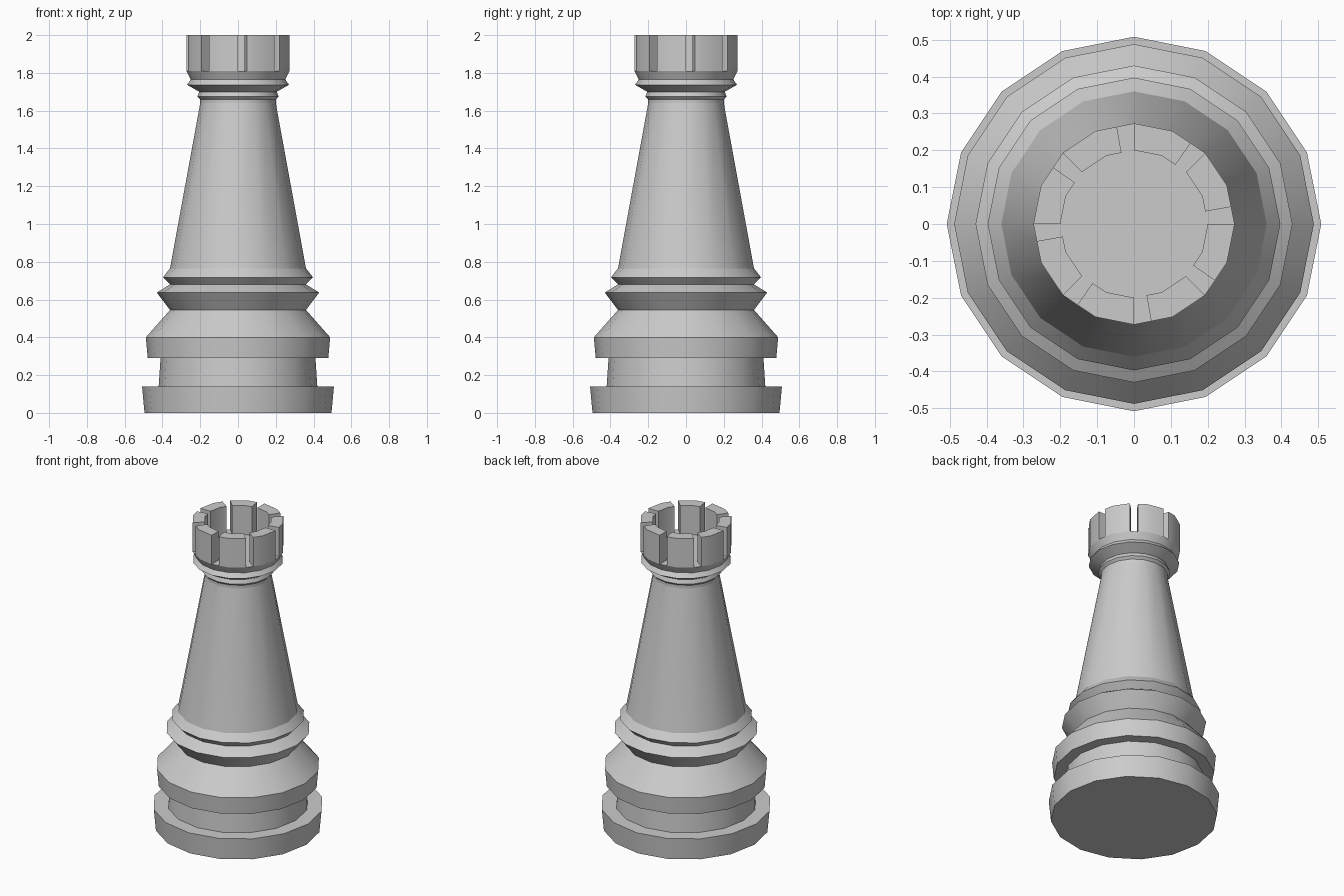
import bpy, bmesh
from math import cos, sin, radians

SIDES = 16
STEP = 360 / SIDES

cube = bpy.data.objects.get("Cube")
if cube:
    bpy.data.objects.remove(cube, do_unlink=True)

grey = bpy.data.materials.new("stone grey")
grey.use_nodes = True
colour = (0.6, 0.6, 0.6, 1)
grey.diffuse_color = colour
grey.node_tree.nodes["Principled BSDF"].inputs["Base Color"].default_value = colour


def finish(name, bm):
    """Turn a bmesh into a smooth-shaded object with sharp corners."""
    bmesh.ops.recalc_face_normals(bm, faces=bm.faces)
    mesh = bpy.data.meshes.new(name)
    bm.to_mesh(mesh)
    bm.free()
    mesh.materials.append(grey)
    obj = bpy.data.objects.new(name, mesh)
    bpy.context.collection.objects.link(obj)
    bpy.ops.object.select_all(action="DESELECT")
    obj.select_set(True)
    bpy.context.view_layer.objects.active = obj
    bpy.ops.object.shade_smooth_by_angle(angle=radians(28))
    return obj


def on_polygon(radius, angle, z):
    """Point at an angle on the outline of the regular polygon."""
    r = radius * cos(radians(STEP / 2)) / cos(radians(angle % STEP - STEP / 2))
    return r * cos(radians(angle)), r * sin(radians(angle)), z


def turned(name, profile):
    """Closed turned solid from (radius, height) pairs, bottom to top."""
    bm = bmesh.new()
    rings = [[bm.verts.new(on_polygon(r, i * STEP, z)) for i in range(SIDES)]
             for r, z in profile]
    for low, high in zip(rings, rings[1:]):
        for i in range(SIDES):
            j = (i + 1) % SIDES
            bm.faces.new((low[i], low[j], high[j], high[i]))
    bm.faces.new(rings[0])
    bm.faces.new(rings[-1])
    return finish(name, bm)


# Stepped foot: flared plinth, recessed band, shoulder
turned("base_plinth", [(0.495, 0), (0.508, 0.14), (0.42, 0.14)])
turned("base_neck", [(0.42, 0.14), (0.41, 0.29)])
turned("base_shoulder", [(0.41, 0.29), (0.478, 0.29), (0.488, 0.4), (0.36, 0.545)])

# Two sharp collars below the tapering tower
turned("lower_collar", [(0.36, 0.545), (0.43, 0.637), (0.36, 0.68)])
turned("upper_collar", [(0.36, 0.68), (0.397, 0.718), (0.36, 0.765)])
turned("tower", [(0.36, 0.765), (0.2, 1.64)])

# Neck ring, lip and bowl under the battlements
turned("neck_ring", [(0.2, 1.64), (0.2, 1.66), (0.215, 1.675), (0.205, 1.7)])
turned("crown_lip", [(0.205, 1.7), (0.27, 1.737), (0.25, 1.765)])
turned("crown_bowl", [(0.25, 1.765), (0.273, 1.81)])

# Eight battlements with narrow slots between them
for k in range(8):
    start = k * 45 + 10
    bm = bmesh.new()
    columns = []
    for angle in (start, k * 45 + STEP, k * 45 + 45):
        columns.append([bm.verts.new(on_polygon(r, angle, z)) for r, z in
                        ((0.273, 1.81), (0.273, 2), (0.2, 2), (0.2, 1.81))])
    for a, b in zip(columns, columns[1:]):
        for i in range(4):
            j = (i + 1) % 4
            bm.faces.new((a[i], a[j], b[j], b[i]))
    bm.faces.new(columns[0])
    bm.faces.new(columns[-1])
    finish(f"battlement_{k + 1}", bm)
